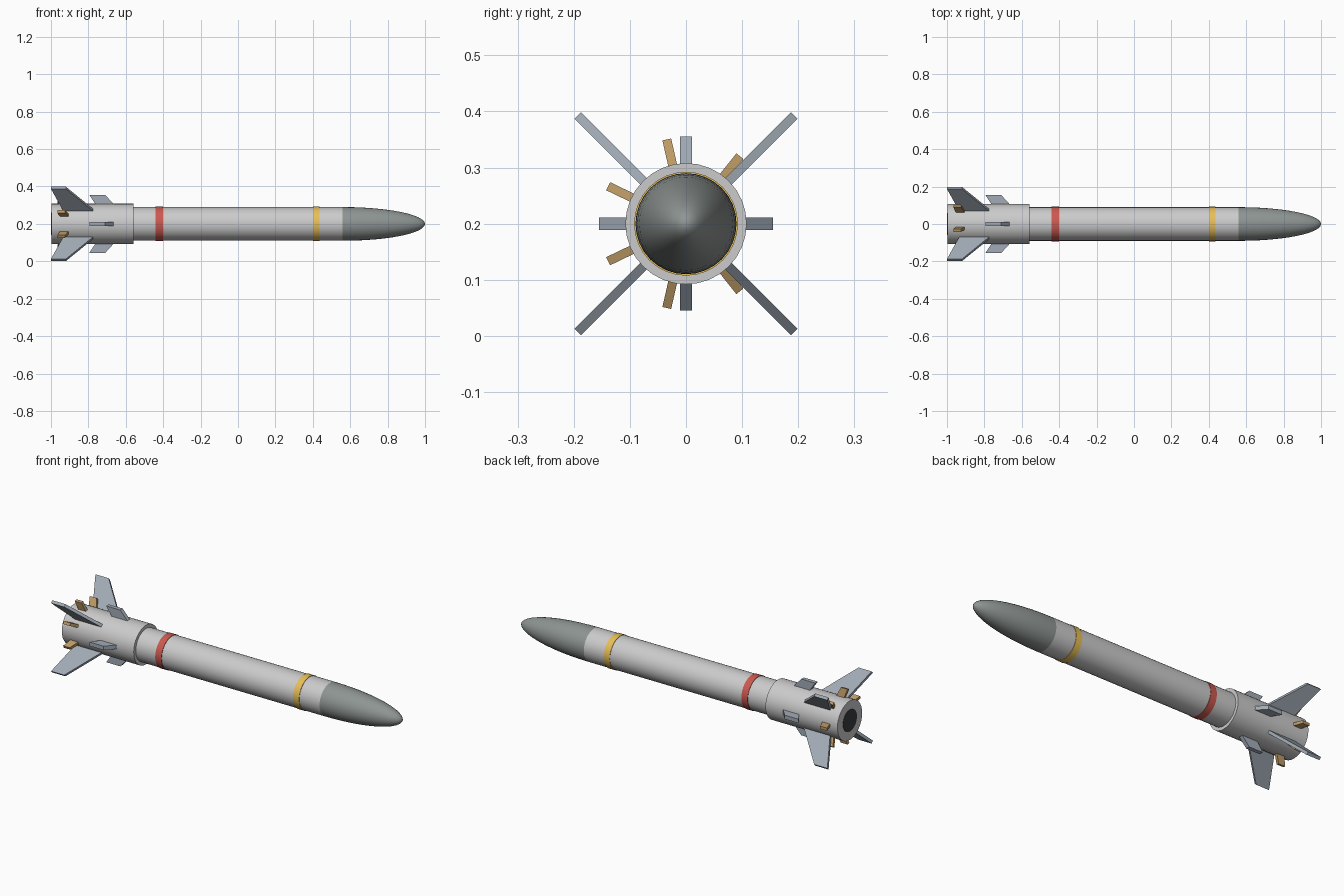
import bpy, bmesh, math
from mathutils import Vector

if "Cube" in bpy.data.objects:
    bpy.data.objects.remove(bpy.data.objects["Cube"])

AXIS_Z = 0.2
SIDES = 32


def material(name, rgb):
    m = bpy.data.materials.new(name)
    m.diffuse_color = (*rgb, 1)
    m.use_nodes = True
    m.node_tree.nodes["Principled BSDF"].inputs["Base Color"].default_value = m.diffuse_color
    return m


PAINT = material("pale_paint", (0.72, 0.74, 0.72))
NOSE = material("nose_grey", (0.27, 0.30, 0.29))
FIN = material("fin_steel", (0.36, 0.41, 0.47))
RED = material("red_band", (0.60, 0.10, 0.08))
YELLOW = material("yellow_band", (0.80, 0.52, 0.10))
BRONZE = material("bronze", (0.50, 0.32, 0.13))
DARK = material("dark_nozzle", (0.04, 0.045, 0.05))


def finish(name, bm, mat, smooth=False):
    bmesh.ops.recalc_face_normals(bm, faces=bm.faces)
    mesh = bpy.data.meshes.new(name)
    bm.to_mesh(mesh)
    bm.free()
    mesh.materials.append(mat)
    ob = bpy.data.objects.new(name, mesh)
    bpy.context.collection.objects.link(ob)
    if smooth:
        bpy.ops.object.select_all(action='DESELECT')
        ob.select_set(True)
        bpy.context.view_layer.objects.active = ob
        bpy.ops.object.shade_smooth_by_angle(angle=math.radians(30))
    return ob


def lathe(name, profile, mat):
    """Spin (x, radius) points around the long axis."""
    bm = bmesh.new()
    verts = [bm.verts.new((x, 0, AXIS_Z + r)) for x, r in profile]
    edges = [bm.edges.new(p) for p in zip(verts, verts[1:])]
    bmesh.ops.spin(bm, geom=verts + edges, cent=(0, 0, AXIS_Z), axis=(1, 0, 0),
                   angle=math.tau, steps=SIDES, use_duplicate=False)
    bmesh.ops.remove_doubles(bm, verts=bm.verts, dist=1e-5)
    return finish(name, bm, mat, True)


def tube(name, x0, x1, r, mat):
    return lathe(name, [(x0, 0), (x0, r), (x1, r), (x1, 0)], mat)


def blades(name, outline, thickness, angles, mat):
    """Flat plates from an (x, radius) outline, one per angle around the axis."""
    for i, a in enumerate(angles):
        a = math.radians(a)
        out = Vector((0, math.cos(a), math.sin(a)))
        side = Vector((0, -math.sin(a), math.cos(a))) * thickness / 2
        bm = bmesh.new()
        base = [Vector((x, 0, AXIS_Z)) + out * r for x, r in outline]
        lo = [bm.verts.new(p - side) for p in base]
        hi = [bm.verts.new(p + side) for p in base]
        bm.faces.new(lo)
        bm.faces.new(hi)
        n = len(base)
        for k in range(n):
            j = (k + 1) % n
            bm.faces.new((lo[k], lo[j], hi[j], hi[k]))
        finish(f"{name}_{i + 1}", bm, mat)


# Body tube, wider tail section and nozzle
tube("body_tube", -0.57, 0.56, 0.09, PAINT)
tube("tail_section", -0.998, -0.56, 0.108, PAINT)
tube("nozzle", -1.0, -0.96, 0.06, DARK)

# Rounded nose
nose = [(0.56, 0)]
for k in range(13):
    t = math.sin(k / 12 * math.pi / 2)
    nose.append((0.56 + 0.44 * t, 0.09 * math.sqrt(max(0, 1 - t * t))))
nose[-1] = (1.0, 0)
lathe("nose_cone", nose, NOSE)

# Painted bands
tube("red_band", -0.44, -0.402, 0.0925, RED)
tube("yellow_band", 0.4, 0.437, 0.0925, YELLOW)

# Large diagonal tail fins, small upright fins, ring of seven tabs
blades("tail_fin", [(-0.93, 0.095), (-1.0, 0.273), (-0.92, 0.273), (-0.765, 0.095)],
       0.016, range(45, 360, 90), FIN)
blades("small_fin", [(-0.755, 0.095), (-0.795, 0.155), (-0.71, 0.155), (-0.655, 0.095)],
       0.022, range(0, 360, 90), FIN)
blades("tab", [(-0.948, 0.095), (-0.966, 0.154), (-0.925, 0.154), (-0.9, 0.095)],
       0.016, [k * 360 / 7 for k in range(7)], BRONZE)
